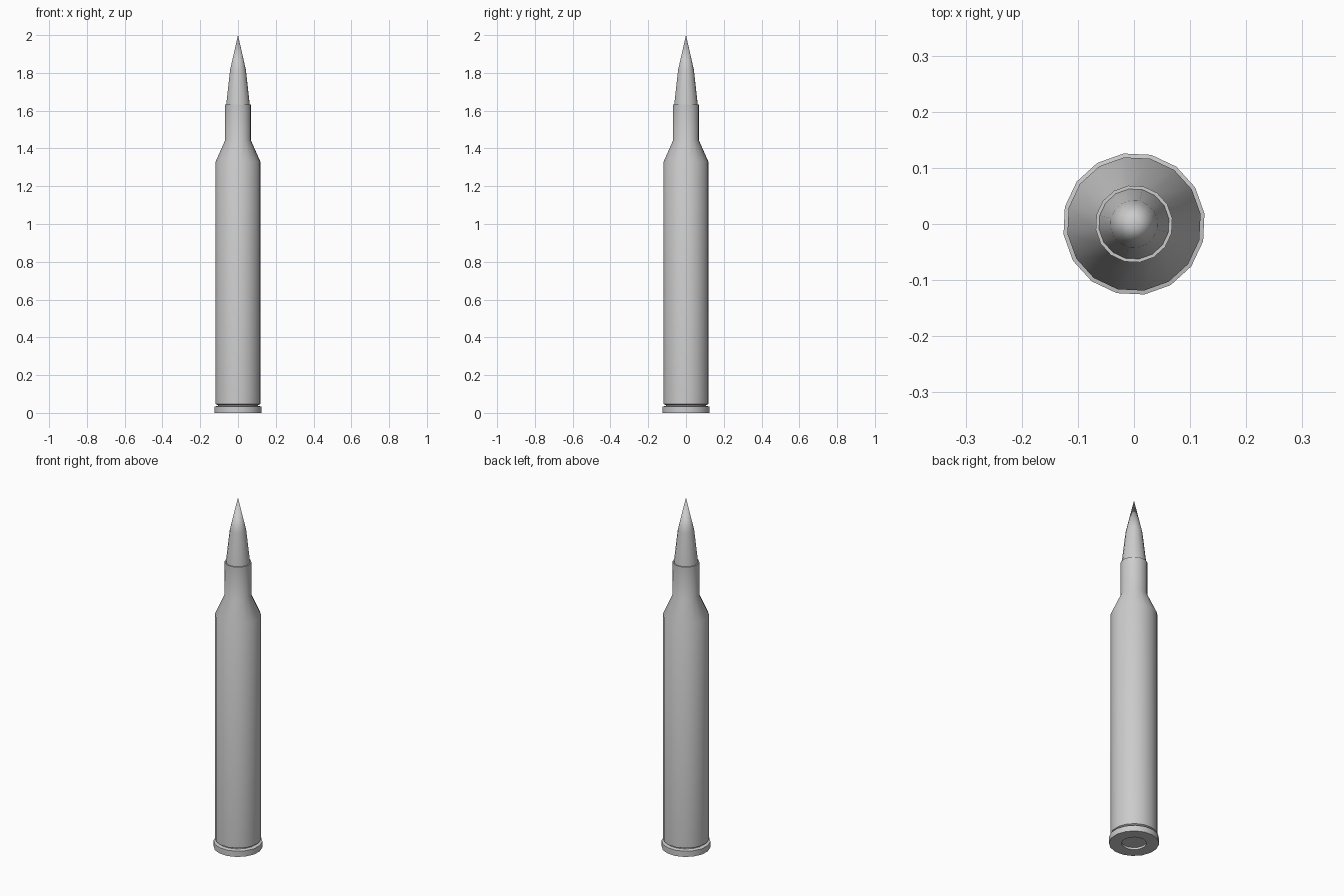
import bpy, bmesh, math

if "Cube" in bpy.data.objects:
    bpy.data.objects.remove(bpy.data.objects["Cube"])

SIDES = 16
OFFSET = math.radians(8.5)


def lathe(name, profile):
    """Revolve (radius, z) points about z; a zero radius closes to a pole."""
    bm = bmesh.new()
    rings = []
    for r, z in profile:
        if r == 0:
            rings.append([bm.verts.new((0, 0, z))] * SIDES)
        else:
            rings.append([bm.verts.new((r * math.cos(OFFSET + math.tau * i / SIDES),
                                        r * math.sin(OFFSET + math.tau * i / SIDES), z))
                          for i in range(SIDES)])
    for low, high in zip(rings, rings[1:]):
        for i in range(SIDES):
            j = (i + 1) % SIDES
            bm.faces.new(list(dict.fromkeys((low[i], low[j], high[j], high[i]))))
    bmesh.ops.recalc_face_normals(bm, faces=bm.faces)
    mesh = bpy.data.meshes.new(name)
    bm.to_mesh(mesh)
    bm.free()
    obj = bpy.data.objects.new(name, mesh)
    bpy.context.collection.objects.link(obj)
    bpy.ops.object.select_all(action='DESELECT')
    obj.select_set(True)
    bpy.context.view_layer.objects.active = obj
    bpy.ops.object.shade_smooth_by_angle(angle=math.radians(24))
    return obj


# Case: recessed base, rim, groove, straight body, shoulder, neck and flat mouth
lathe("case", [(0, 0.012), (0.063, 0.012), (0.063, 0), (0.127, 0), (0.127, 0.033),
               (0.108, 0.037), (0.108, 0.041), (0.12, 0.047), (0.12, 1.33),
               (0.069, 1.443), (0.069, 1.632), (0.063, 1.632)])

# Pointed tip seated in the mouth
lathe("tip", [(0.063, 1.632), (0.0425, 1.815), (0, 2.0)])
